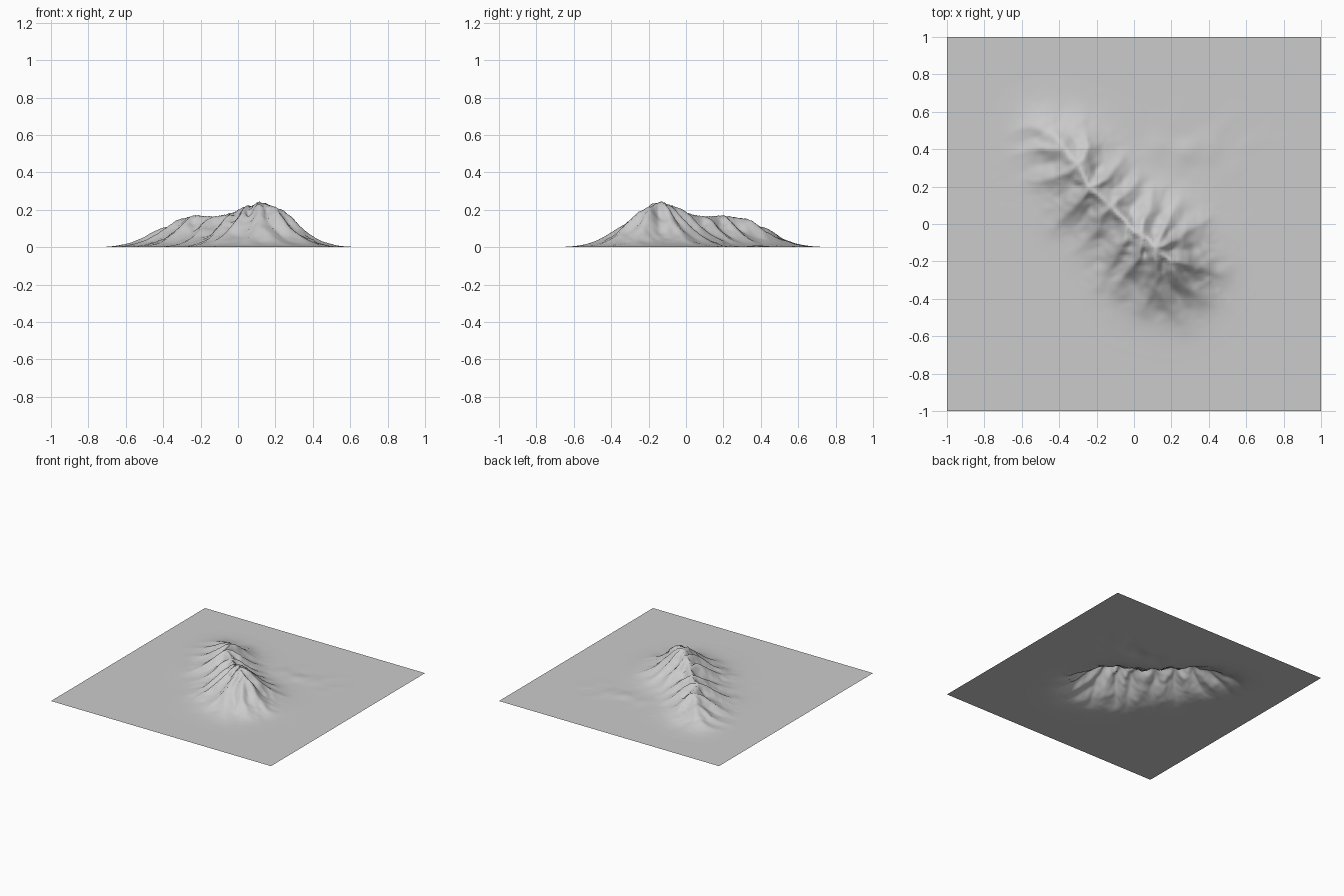
import bpy, bmesh, math
from mathutils import Vector, noise

if "Cube" in bpy.data.objects:
    bpy.data.objects.remove(bpy.data.objects["Cube"])

CELLS = 140

# main crest: x, y, height
CREST = [(-0.45, 0.49, 0.055), (-0.37, 0.40, 0.11), (-0.29, 0.31, 0.155), (-0.23, 0.20, 0.175),
         (-0.13, 0.10, 0.165), (-0.03, 0.0, 0.185), (0.04, -0.07, 0.22), (0.12, -0.14, 0.247),
         (0.18, -0.19, 0.222)]

# spurs running down from the crest: x, y
SPURS = [
    [(-0.29, 0.31), (-0.24, 0.42), (-0.28, 0.55)],
    [(-0.37, 0.40), (-0.50, 0.41), (-0.66, 0.36)],
    [(-0.45, 0.49), (-0.56, 0.52), (-0.65, 0.50)],
    [(-0.29, 0.31), (-0.42, 0.24), (-0.56, 0.24)],
    [(-0.23, 0.20), (-0.32, 0.09), (-0.44, -0.02)],
    [(-0.13, 0.10), (-0.20, 0.0), (-0.28, -0.14), (-0.38, -0.17)],
    [(-0.23, 0.20), (-0.13, 0.25), (-0.06, 0.33)],
    [(-0.13, 0.10), (-0.05, 0.15), (0.02, 0.24)],
    [(-0.03, 0.0), (-0.08, -0.14), (-0.20, -0.33)],
    [(0.04, -0.07), (0.0, -0.20), (-0.10, -0.35)],
    [(0.12, -0.14), (0.11, -0.32), (0.05, -0.46)],
    [(0.11, -0.32), (0.18, -0.42), (0.28, -0.58)],
    [(0.18, -0.19), (0.24, -0.30), (0.36, -0.42)],
    [(0.18, -0.19), (0.34, -0.23), (0.50, -0.26)],
    [(0.12, -0.14), (0.26, -0.05), (0.38, 0.02)],
    [(0.12, -0.14), (0.17, 0.0), (0.24, 0.12)],
    [(0.04, -0.07), (0.07, 0.06), (0.10, 0.18)],
]


def seg_dist(p, a, b):
    """Distance from p to segment ab, and the position along it."""
    dx, dy = b[0] - a[0], b[1] - a[1]
    t = ((p[0] - a[0]) * dx + (p[1] - a[1]) * dy) / (dx * dx + dy * dy)
    t = min(1, max(0, t))
    return math.hypot(p[0] - a[0] - t * dx, p[1] - a[1] - t * dy), t


def envelope(p):
    """Height of the massif before gullies are cut."""
    best = 0
    for a, b in zip(CREST, CREST[1:]):
        d, t = seg_dist(p, a, b)
        h = a[2] + (b[2] - a[2]) * t
        width = 0.12 + 0.4 * h
        if p[0] + p[1] > 0.1:
            width *= 0.93
        best = max(best, h * math.exp(-(d / width) ** 1.8))
    return best


SEGMENTS = [s for line in SPURS + [CREST] for s in zip(line, line[1:])]


def height(x, y):
    e = envelope((x, y))
    z = 0
    if e > 0.0008:
        # wander the ridge lines a little so that they look eroded
        v = noise.noise_vector(Vector((x * 9, y * 9, 1.7))) * 0.022
        w = noise.noise_vector(Vector((x * 24, y * 24, 5.1))) * 0.010
        p = (x + v.x + w.x, y + v.y + w.y)
        d = min(seg_dist(p, a, b)[0] for a, b in SEGMENTS)
        side = 1 - abs(noise.noise(Vector((x * 17, y * 17, 3.3)))) * 2
        gully = 0.56 + 0.44 * math.exp(-(d / 0.06) ** 1.2)
        z = e * (gully + 0.07 * (side - 0.6) * min(1, d / 0.03))
    # faint foothills behind the massif
    far = math.exp(-((x - 0.33) / 0.25) ** 2 - ((y - 0.42) / 0.12) ** 2)
    z += 0.014 * far * max(0, noise.noise(Vector((x * 8, y * 8, 0.4))) + 0.2)
    return max(0, z)


# square sheet of ground raised into the mountain
bm = bmesh.new()
bmesh.ops.create_grid(bm, x_segments=CELLS, y_segments=CELLS, size=1)
for v in bm.verts:
    v.co.z = height(v.co.x, v.co.y)
mesh = bpy.data.meshes.new("mountain_terrain")
bm.to_mesh(mesh)
bm.free()
terrain = bpy.data.objects.new("mountain_terrain", mesh)
bpy.context.collection.objects.link(terrain)
for f in mesh.polygons:
    f.use_smooth = True
